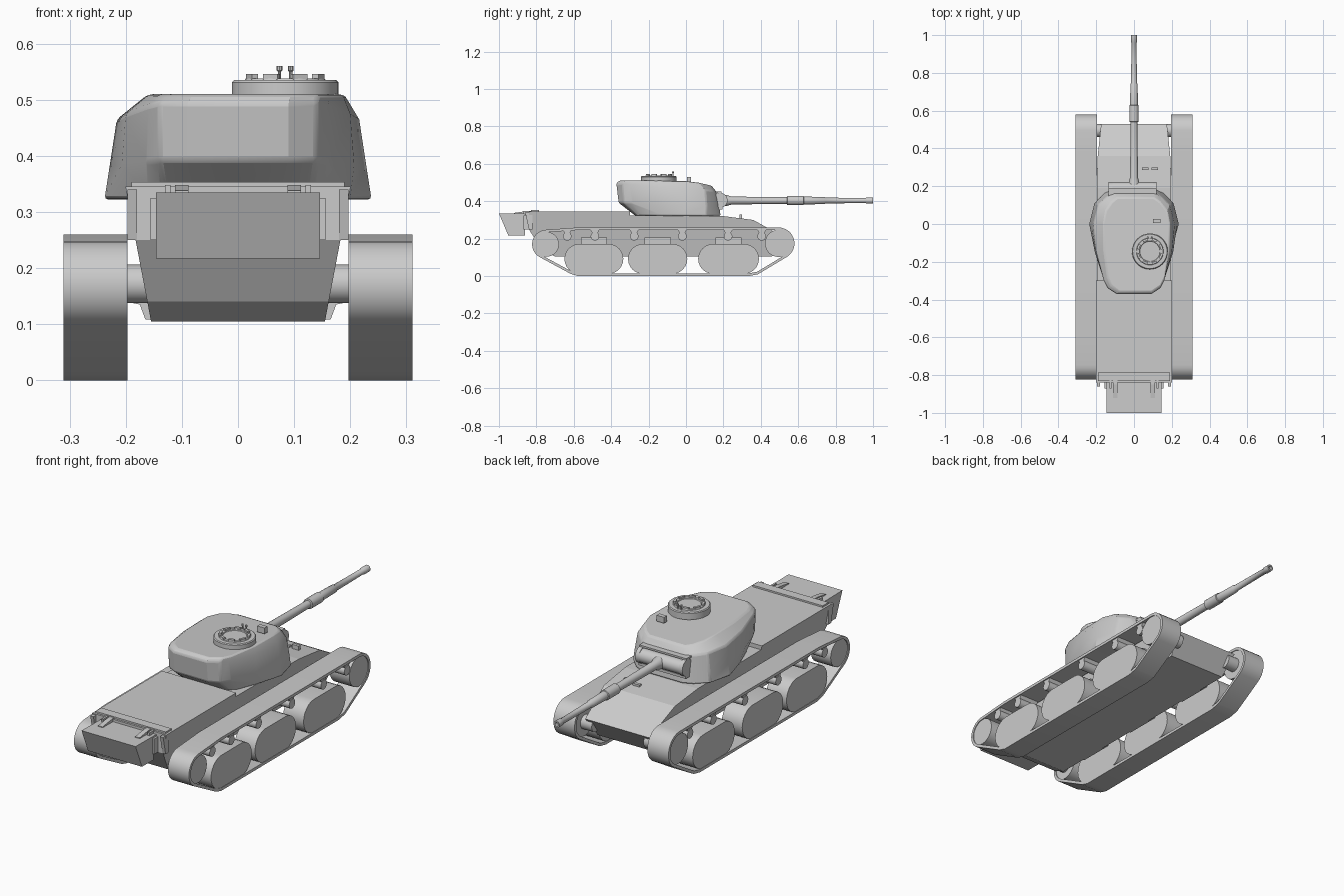
import bpy, bmesh
from math import sin, cos, pi, radians
from mathutils import Vector

if "Cube" in bpy.data.objects:
    bpy.data.objects.remove(bpy.data.objects["Cube"])


def build(name, verts, faces, mirror=False, smooth=None):
    bm = bmesh.new()
    vs = [bm.verts.new(v) for v in verts]
    for f in faces:
        bm.faces.new([vs[i] for i in f])
    bmesh.ops.recalc_face_normals(bm, faces=bm.faces)
    me = bpy.data.meshes.new(name)
    bm.to_mesh(me)
    bm.free()
    ob = bpy.data.objects.new(name, me)
    bpy.context.collection.objects.link(ob)
    if mirror:
        ob.modifiers.new("mirror", 'MIRROR')
    if smooth:
        bpy.ops.object.select_all(action='DESELECT')
        bpy.context.view_layer.objects.active = ob
        ob.select_set(True)
        bpy.ops.object.shade_smooth_by_angle(angle=radians(smooth))
    return ob


def loft(name, rings, cap=True, closed=False, **kw):
    n, m = len(rings[0]), len(rings)
    faces = [(a * n + i, a * n + (i + 1) % n, (a + 1) % m * n + (i + 1) % n, (a + 1) % m * n + i)
             for a in range(m if closed else m - 1) for i in range(n)]
    if cap and not closed:
        faces += [tuple(range(n)), tuple(range((m - 1) * n, m * n))]
    return build(name, [p for r in rings for p in r], faces, **kw)


def prism(name, prof, x0, x1, **kw):
    """Extrude a (y, z) profile along x."""
    return loft(name, [[(x, y, z) for y, z in prof] for x in (x0, x1)], **kw)


def box(name, x, y, z, **kw):
    return prism(name, [(y[0], z[0]), (y[1], z[0]), (y[1], z[1]), (y[0], z[1])], *x, **kw)


def arc(cy, cz, r, a0, a1, n):
    return [(cy + r * cos(radians(a0 + (a1 - a0) * i / n)),
             cz + r * sin(radians(a0 + (a1 - a0) * i / n))) for i in range(n + 1)]


def disc(name, cy, cz, r, x0, x1, n=24, **kw):
    return prism(name, arc(cy, cz, r, 0, 360 - 360 / n, n - 1), x0, x1, smooth=35, **kw)


def turned_z(name, cx, cy, prof, n=32):
    rings = [[(cx + r * cos(2 * pi * i / n), cy + r * sin(2 * pi * i / n), z) for i in range(n)]
             for r, z in prof]
    return loft(name, rings, smooth=35)


# Hull: side profile, width growing linearly with height
hull = [(-.84, .345), (-.30, .345), (-.30, .325), (.19, .322), (.36, .30), (.53, .205),
        (.46, .105), (-.70, .105), (-.77, .14), (-.84, .25)]
loft("hull", [[(s * (.155 + (z - .105) * .19), y, z) for y, z in hull] for s in (-1, 1)])
box("rear_deck_rail", (-.19, .19), (-.83, -.785), (.34, .353))

# Front deck fittings
for x in (.06, .11):
    box("driver_periscope", (x - .018, x + .018), (.285, .3), (.30, .33 if x > .1 else .318))

# Rear stowage box with hinges and brackets
prism("stowage_box", [(-1, .335), (-.95, .217), (-.86, .217), (-.86, .26), (-.838, .30), (-.838, .333)],
      -.146, .146)
prism("box_hinge", [(-.92, .333), (-.92, .338), (-.85, .348), (-.80, .348), (-.80, .333)],
      .088, .112, mirror=True)
box("box_hinge_lug", (.12, .13), (-.87, -.83), (.325, .348), mirror=True)
box("box_bracket", (.14, .156), (-.87, -.83), (.25, .325), mirror=True)
prism("rear_side_bracket", [(-.86, .34), (-.84, .25), (-.82, .25), (-.82, .34)], .18, .197, mirror=True)

# Tracks: closed band offset inwards
outer = (arc(-.745, .17, .078, 90, 242, 12) + [(-.615, .011), (-.575, 0), (.335, 0), (.385, .010)]
         + arc(.495, .175, .085, -57, 90, 12) + [(.38, .26), (-.58, .26)])
inner = []
for i, p in enumerate(outer):
    p = Vector(p)
    d = (Vector(outer[(i + 1) % len(outer)]) - p).normalized()
    e = (p - Vector(outer[i - 1])).normalized()
    t = (d + e).normalized()
    q = p + Vector((-t.y, t.x)) * .014
    inner.append((q.x, q.y))
X0, X1 = .197, .311
loft("track", [[(x, y, z) for y, z in prof] for prof, x in
               ((outer, X0), (outer, X1), (inner, X1), (inner, X0))],
     closed=True, mirror=True, smooth=20)

# Running gear
disc("drive_sprocket", -.745, .17, .066, X0 + .004, X1 - .004, mirror=True)
disc("idler_wheel", .495, .175, .073, X0 + .004, X1 - .004, mirror=True)
for y0, y1 in ((-.65, -.335), (-.31, .007), (.065, .39)):
    prism("road_wheel_pair", arc(y0 + .08, .092, .08, 90, 270, 12) + arc(y1 - .08, .092, .08, -90, 90, 12),
          X0 + .002, X1 - .002, mirror=True, smooth=30)
    c = (y0 + y1) / 2
    loft("suspension_bracket", [[(x, y, z) for x, z in ((.15, .108), (.165, .108), (.175, .135),
                                 (.20, .14), (.20, .205), (.15, .205))] for y in (c - .07, c + .07)],
         mirror=True)
for y in (-.635, -.487, -.277, -.02, .225, .405):
    disc("return_roller", y, .213, .023, X0 + .006, X1 - .004, 16, mirror=True)
    prism("roller_neck", [(y - .012, .225), (y + .012, .225), (y + .024, .248), (y - .024, .248)],
          X0 + .006, X1 - .006, mirror=True)
for y in (-.745, .495):
    disc("axle_housing", y, .172, .034, .14, .21, mirror=True)

# Turret: four half outlines (x, y, z) from rear to front, mirrored and lofted
low = [(.08, -.27, .322), (.13, -.26, .322), (.16, -.23, .322), (.20, -.13, .322),
       (.238, 0, .322), (.21, .11, .322), (.155, .165, .322), (.11, .185, .322)]
mid = [(.09, -.36, .392), (.14, -.335, .392), (.162, -.29, .39), (.207, -.15, .385),
       (.229, 0, .38), (.203, .11, .375), (.152, .155, .37), (.11, .178, .37)]
high = [(.09, -.372, .495), (.14, -.34, .495), (.16, -.30, .49), (.20, -.15, .475),
        (.216, 0, .465), (.19, .105, .46), (.145, .145, .455), (.105, .163, .45)]
roof = [(.08, -.358, .51), (.122, -.325, .51), (.14, -.28, .51), (.158, -.14, .51),
        (.16, 0, .51), (.148, .07, .50), (.118, .115, .49), (.09, .138, .482)]


def full(half, grow=1):
    return [(x * grow, y, z) for x, y, z in half] + [(-x, y, z) for x, y, z in reversed(half)]


tur = loft("turret", [full(low), full(mid), full(high), full(roof, 1.18)], smooth=25)
bev = tur.modifiers.new("soft_edges", 'BEVEL')
bev.width, bev.segments, bev.limit_method, bev.angle_limit = .007, 2, 'ANGLE', radians(30)

# Mantlet with frame
disc("mantlet", .188, .405, .034, -.115, .10)
for x in (-.135, .10):
    disc("mantlet_cheek", .182, .405, .04, x, x + .02)
box("mantlet_lip", (-.135, .12), (.13, .19), (.443, .452))
box("mantlet_sill", (-.135, .12), (.13, .195), (.355, .368))

# Gun barrel, turned about y, with hollow muzzle
gun = [(.18, .032), (.215, .030), (.245, .021), (.54, .018), (.542, .025), (.628, .025), (.63, .021),
       (.74, .019), (.745, .0155), (.96, .0135), (.965, .0165), (1, .0165), (1, .009), (.95, .009)]
loft("gun_barrel", [[(r * cos(2 * pi * i / 20), y, .404 + r * sin(2 * pi * i / 20)) for i in range(20)]
                    for y, r in gun], smooth=35)

# Commander's cupola with ring of periscopes
CX, CY = .084, -.145
turned_z("cupola", CX, CY, [(.095, .50), (.095, .531), (.091, .535), (.072, .535), (.07, .538),
                            (.055, .538), (.053, .534)])
for k in range(8):
    a = 2 * pi * (k + .5) / 8
    u, v = Vector((cos(a), sin(a), 0)), Vector((-sin(a), cos(a), 0))
    c = Vector((CX, CY, 0))
    loft("cupola_periscope", [[c + u * r + v * t + Vector((0, 0, z)) for r, t in
                               ((.058, -.014), (.07, -.014), (.07, .014), (.058, .014))]
                              for z in (.53, .546)])
for x in (.074, .094):
    turned_z("sight_post", x, -.07, [(.003, .53), (.003, .55), (.005, .552), (.005, .56)], 8)

# Roof sight
box("roof_sight", (.10, .14), (.005, .027), (.50, .529))
